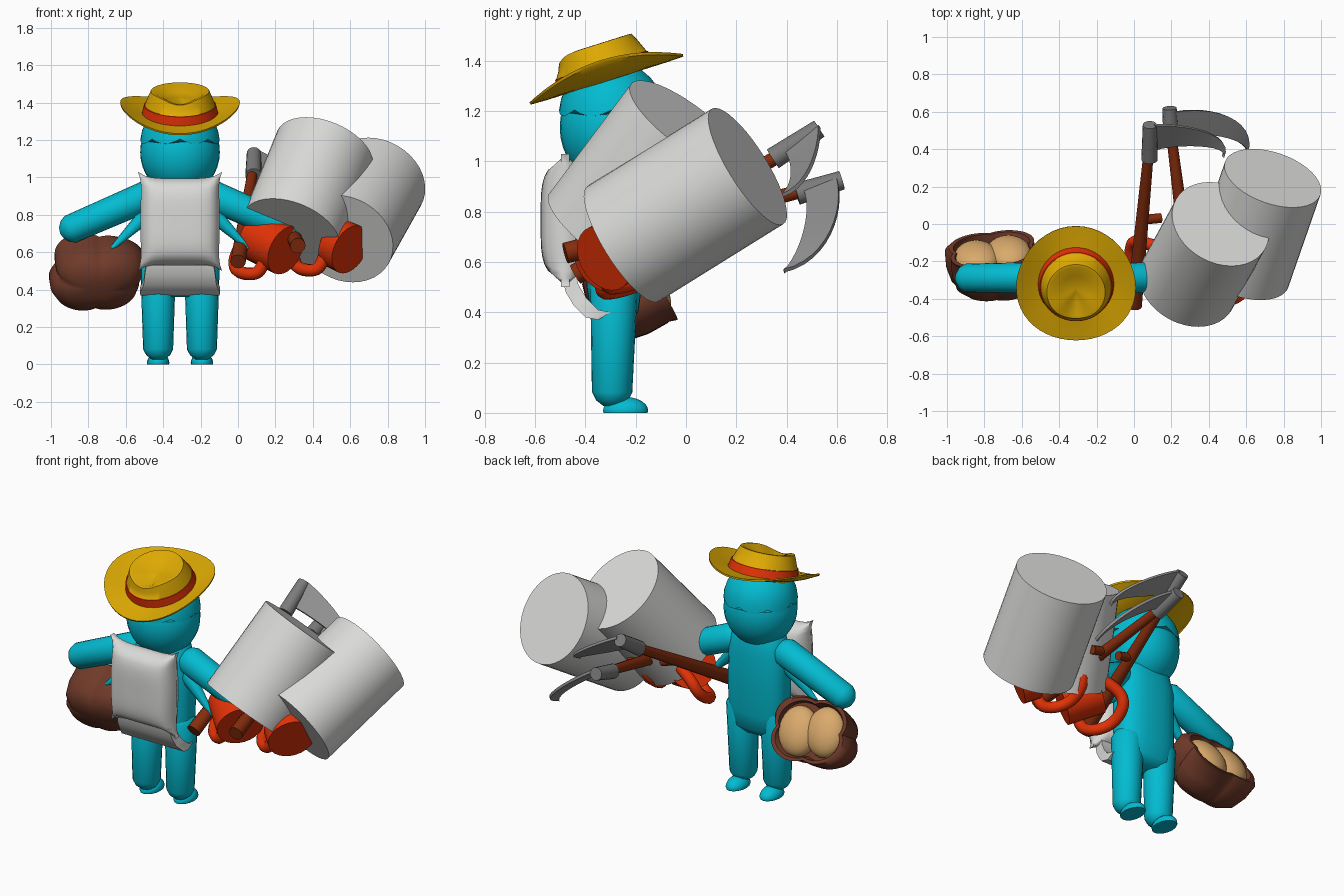
import bpy, bmesh, math
from mathutils import Vector as V, Matrix

if "Cube" in bpy.data.objects:
    bpy.data.objects.remove(bpy.data.objects["Cube"])


def mat(name, r, g, b):
    m = bpy.data.materials.new(name)
    m.diffuse_color = (r, g, b, 1)
    m.use_nodes = True
    m.node_tree.nodes["Principled BSDF"].inputs["Base Color"].default_value = m.diffuse_color
    return m


CYAN = mat("cyan", .001, .50, .64)
STRAW = mat("straw_yellow", .73, .40, .001)
RED = mat("orange_red", .76, .032, .002)
SHELL = mat("shell_brown", .16, .042, .022)
TAN = mat("tan", .70, .40, .15)
PALE = mat("pale_grey", .70, .70, .69)
STEEL = mat("steel_grey", .20, .20, .20)
BLADE = mat("blade_grey", .28, .28, .28)
WOOD = mat("red_brown", .24, .026, .004)


def finish(bm, name, m, smooth=True, angle=40):
    bmesh.ops.recalc_face_normals(bm, faces=bm.faces)
    me = bpy.data.meshes.new(name)
    bm.to_mesh(me)
    bm.free()
    ob = bpy.data.objects.new(name, me)
    bpy.context.collection.objects.link(ob)
    for x in (m if isinstance(m, list) else [m]):
        me.materials.append(x)
    if smooth:
        bpy.ops.object.select_all(action='DESELECT')
        ob.select_set(True)
        bpy.context.view_layer.objects.active = ob
        bpy.ops.object.shade_smooth_by_angle(angle=math.radians(angle))
    return ob


def loft(name, rings, m, caps=True, angle=40, ring_mats=None):
    bm = bmesh.new()
    vs = [[bm.verts.new(p) for p in r] for r in rings]
    n = len(vs[0])
    for k, (a, b) in enumerate(zip(vs, vs[1:])):
        for i in range(n):
            f = bm.faces.new((a[i], a[(i + 1) % n], b[(i + 1) % n], b[i]))
            if ring_mats:
                f.material_index = ring_mats[k]
    if caps:
        bm.faces.new(vs[0])
        bm.faces.new(vs[-1])
    return finish(bm, name, m, angle=angle)


def rod(name, a, b, r1, r2, m, n=16, rounded=False):
    """Straight rod from a to b, with optional rounded ends."""
    a, b = V(a), V(b)
    q = (b - a).to_track_quat('Z', 'Y')
    L = (b - a).length
    st = [(0, r1), (L, r2)]
    if rounded:
        arc = [math.radians(d) for d in (5, 25, 50, 75)]
        st = [(r1 - r1 * math.cos(t), r1 * math.sin(t)) for t in arc]
        st += [(L - r2 + r2 * math.cos(t), r2 * math.sin(t)) for t in reversed(arc)]
    rings = [[a + q @ V((r * math.cos(2 * math.pi * i / n), r * math.sin(2 * math.pi * i / n), h))
              for i in range(n)] for h, r in st]
    return loft(name, rings, m)


def ball(name, c, s, m, rot=None):
    bm = bmesh.new()
    M = Matrix.Translation(c) @ (rot or Matrix()) @ Matrix.Diagonal((*s, 1))
    bmesh.ops.create_uvsphere(bm, u_segments=28, v_segments=18, radius=1, matrix=M)
    return finish(bm, name, m, angle=180)


def tube(name, pts, r, m):
    cu = bpy.data.curves.new(name, 'CURVE')
    cu.dimensions = '3D'
    cu.bevel_depth, cu.bevel_resolution, cu.use_fill_caps = r, 3, True
    s = cu.splines.new('NURBS')
    s.points.add(len(pts) - 1)
    for p, c in zip(s.points, pts):
        p.co = (*c, 1)
    s.use_endpoint_u, s.order_u = True, 3
    cu.materials.append(m)
    ob = bpy.data.objects.new(name, cu)
    bpy.context.collection.objects.link(ob)


CX = -.31
TAU = 2 * math.pi

# Figure: head, hair cap with scalloped hem, torso
ball("head", (CX, -.295, 1.135), (.213, .207, .23), CYAN)
hair = []
for k in range(7):
    ring = []
    for i in range(48):
        t = TAU * i / 48
        low = 1.50 + .12 * abs(math.sin(t * 4))
        p = .15 + (low - .15) * k / 6
        ring.append((CX + .212 * math.sin(p) * math.cos(t), -.295 + .21 * math.sin(p) * math.sin(t),
                     1.19 + .21 * math.cos(p)))
    hair.append(ring)
loft("hair_cap", hair, CYAN, angle=80)
body = []
for z, rx, ry in ((.36, .13, .06), (.40, .18, .095), (.5, .192, .11), (.7, .192, .115), (.87, .187, .115),
                  (.97, .165, .10), (1.04, .11, .08)):
    body.append([(CX + rx * math.copysign(abs(math.cos(t)) ** .8, math.cos(t)),
                  -.285 + ry * math.copysign(abs(math.sin(t)) ** .8, math.sin(t)), z)
                 for t in (TAU * i / 28 for i in range(28))])
loft("torso", body, CYAN, angle=70)

# Limbs and side tassels, mirrored about the body centre
for s, side in ((-1, "left"), (1, "right")):
    x = CX + s * .117
    rod(side + "_leg", (x, -.295, .02), (x, -.285, .58), .083, .098, CYAN, 20, True)
    bm = bmesh.new()
    bmesh.ops.create_uvsphere(bm, u_segments=16, v_segments=12, radius=1,
                              matrix=Matrix.Translation((x, -.24, .008)) @ Matrix.Diagonal((.06, .09, .055, 1)))
    for v in bm.verts:
        v.co.z = max(v.co.z, 0)
    finish(bm, side + "_foot", CYAN)
    rod(side + "_arm", (CX + s * .12, -.285, .925), (CX + s * .64, -.29, .70), .086, .08, CYAN, 20, True)
    rod(side + "_tassel", (CX + s * .15, -.30, .83), (CX + s * .365, -.33, .62), .05, .012, CYAN, 10)

# Straw hat: curled tilted brim, band and dented crown in one profile
T = Matrix.Translation((CX, -.315, 1.325)) @ Matrix.Rotation(math.radians(17.5), 4, 'X')
prof = [(.17, -.006), (.25, -.006), (.318, -.004), (.32, .006), (.25, .008), (.203, .012), (.193, .06),
        (.188, .062), (.168, .118), (.156, .145), (.142, .146), (.08, .115), (.01, .108)]
rings = []
for r, h in prof:
    ring = []
    for i in range(48):
        t = TAU * i / 48
        curl = .075 * max(0, (r - .17) / .15) ** 1.3 * math.cos(t) ** 2
        pinch = .03 * max(0, -math.sin(t)) ** 6 if h > .11 else 0
        ring.append(T @ V((r * math.cos(t), r * math.sin(t) - max(0, h) * .05, h + curl - pinch)))
    rings.append(ring)
loft("straw_hat", rings, [STRAW, RED], angle=50, ring_mats=[0] * 5 + [1, 1] + [0] * 5)

# Sack: pillow with pinched corners, and its lower flap
bm = bmesh.new()
bmesh.ops.create_grid(bm, x_segments=16, y_segments=16, size=1)
dup = bmesh.ops.duplicate(bm, geom=bm.verts[:] + bm.edges[:] + bm.faces[:])["geom"]
back = {g for g in dup if isinstance(g, bmesh.types.BMVert)}
for v in bm.verts:
    u, w = v.co.x, v.co.y
    puff = .082 * (max(0, (1 - u ** 4) * (1 - w ** 4))) ** .5 + .016
    v.co = (CX + u * (.20 + .025 * w ** 6 * u * u + .012 * (1 - w * w)), -.48 + (puff if v in back else -puff),
            .765 + w * (.23 + .035 * u ** 6))
edges = [e for e in bm.edges if e.is_boundary]
bmesh.ops.bridge_loops(bm, edges=edges)
finish(bm, "sack", PALE, angle=80)
flap = [(.18, -.49, .53), (.188, -.478, .48), (.195, -.445, .425), (.215, -.40, .38), (.21, -.35, .37)]
loft("sack_flap", [[(CX - w, y, z), (CX + w, y, z), (CX + w, y + .05, z + .03), (CX - w, y + .05, z + .03)]
                   for w, y, z in flap], PALE)

# Lobed shell bowl with two tan kernels
N = V((-.05, .85, .5)).normalized()
U = (V((1, 0, -.25)) - N * V((1, 0, -.25)).dot(N)).normalized()
W = N.cross(U)
C = V((-.757, -.135, .535))


def lobe(scale, depth):
    out = []
    for i in range(64):
        t = TAU * i / 64
        r = scale * (.87 + .18 * abs(math.sin(2 * t + .2)) ** .8)
        r *= 1 - .10 * math.sin(2 * t) * (depth > .01)
        out.append(C + U * (.25 * r * math.cos(t)) + W * (.20 * r * math.sin(t)) - N * depth)
    return out


loft("shell_bowl", [lobe(s, d) for s, d in ((.3, .27), (.66, .25), (.90, .20), (.99, .12), (1, .03),
                                           (.98, 0), (.88, 0), (.82, .06))], SHELL, angle=50)
R = Matrix((U, W, N)).transposed().to_4x4()
for s, side in ((-1, "left"), (1, "right")):
    ball(side + "_kernel", C + U * (.088 * s) - N * .045, (.122, .148, .08), TAN, R)

# Two big drums, each with a red round grip and a handle loop
AX = V((.7, -.6, -.35)).normalized()
drums = [("near", (.285, -.325, .71), (.463, 0, 1.145), (.255, -.34, .61), .22, .273),
         ("far", (.57, -.25, .672), (.742, .245, .98), (.598, -.325, .615), .10, .27)]
loop = [(.15, -.33, .60), (.13, -.34, .49), (.04, -.30, .48), (-.02, -.20, .51), (-.015, -.10, .58),
        (.03, -.09, .66), (.12, -.12, .70)]
for k, (nm, a, b, c, depth, rad) in enumerate(drums):
    rod(nm + "_drum", a, b, rad, rad, PALE, 40)
    rod(nm + "_grip", V(c) - AX * depth, c, .137, .137, RED, 24)
    tube(nm + "_handle_loop", [V(p) + V((.32, .02, .02)) * k for p in loop], .034, RED)

# Two sickles: shaft, peg, collar and crescent blade (outer and inner edge points)
sickles = [("upper", (0, -.44, .55), (.08, .40, 1.04), (.083, .345, 1.01), (.085, .53, 1.13),
            [(.11, .53, 1.14), (.30, .515, 1.03), (.45, .46, .92), (.48, .36, .86)],
            [(.12, .40, 1.03), (.26, .42, .97), (.42, .41, .90), (.48, .36, .86)]),
           ("lower", (.32, -.48, .635), (.20, .47, .885), (.20, .44, .87), (.19, .62, .925),
            [(.22, .60, .93), (.42, .60, .79), (.57, .53, .65), (.61, .39, .565)],
            [(.23, .47, .88), (.38, .48, .78), (.53, .45, .66), (.61, .39, .565)])]
for nm, a, b, c, d, outer, inner in sickles:
    rod(nm + "_shaft", a, b, .042, .027, WOOD, 12)
    mid = V(a).lerp(V(b), .55)
    rod(nm + "_peg", mid, mid + V((.10, .01, -.03)), .026, .026, WOOD, 10)
    rod(nm + "_collar", c, d, .044, .038, STEEL, 16)
    off = (V(outer[1]) - V(outer[0])).cross(V(inner[0]) - V(outer[0])).normalized() * .008
    rings = []
    for o, i in zip(outer, inner):
        i = V(i) + (V((-.006, 0, -.006)) if o == i else V())
        rings.append([V(o) + off, i + off, i - off, V(o) - off])
    # Subdivide the crescent along its length with a smooth spline
    fine = []
    for k in range(13):
        t = k / 12
        w = [(1 - t) * (1 - 3 * t) * (2 - 3 * t) / 2, 9 * t * (1 - t) * (2 - 3 * t) / 2,
             9 * t * (1 - t) * (3 * t - 1) / 2, t * (3 * t - 1) * (3 * t - 2) / 2]
        fine.append([sum((rings[j][q] * w[j] for j in range(4)), V()) for q in range(4)])
    loft(nm + "_blade", fine, BLADE, angle=30)
